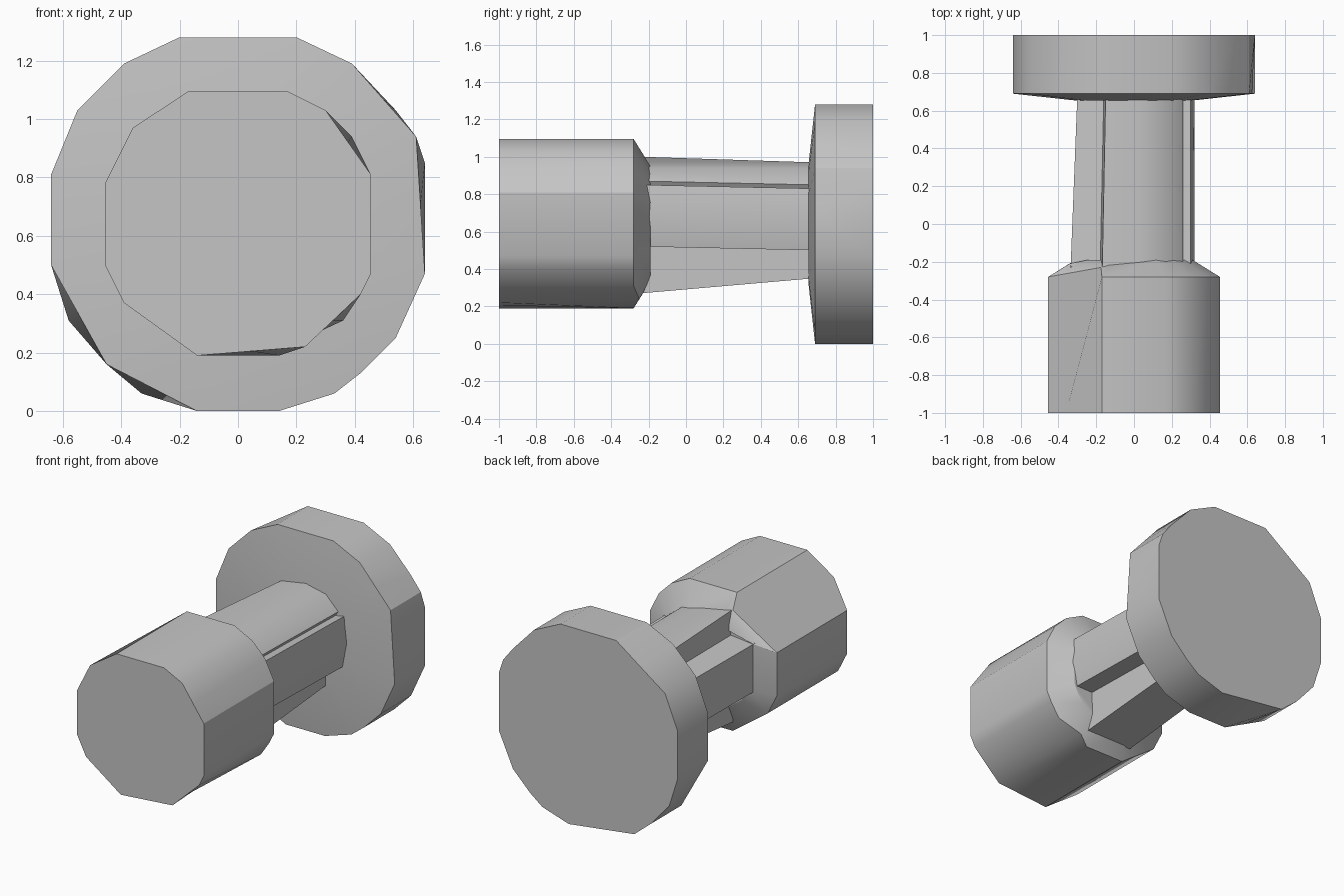
import bpy
import bmesh
import math

if "Cube" in bpy.data.objects:
    bpy.data.objects.remove(bpy.data.objects["Cube"], do_unlink=True)

# Single plain colour
grey = bpy.data.materials.new("plain_grey")
grey.use_nodes = True
grey.diffuse_color = (0.56, 0.56, 0.56, 1)
grey.node_tree.nodes["Principled BSDF"].inputs["Base Color"].default_value = grey.diffuse_color

AXIS_Z = 0.64


def scaled(outline, factor):
    """Shrink an x-z outline towards the long axis."""
    return [(x * factor, AXIS_Z + (z - AXIS_Z) * factor) for x, z in outline]


def flattened(outline, corners):
    """Move the chosen corners onto the straight line between their neighbours."""
    result = list(outline)
    for i in corners:
        before, after = outline[i - 1], outline[(i + 1) % len(outline)]
        result[i] = tuple((a + b) / 2 for a, b in zip(before, after))
    return result


def ring(y, outline):
    """Place an x-z outline at one position along y."""
    return [(x, y, z) for x, z in outline]


def loft(name, sections):
    """Join rings of points into one closed solid."""
    bm = bmesh.new()
    rings = [[bm.verts.new(point) for point in section] for section in sections]
    count = len(rings[0])
    for near, far in zip(rings, rings[1:]):
        for i in range(count):
            j = (i + 1) % count
            bm.faces.new((near[i], near[j], far[j], far[i]))
    bm.faces.new(rings[0])
    bm.faces.new(rings[-1])
    bmesh.ops.recalc_face_normals(bm, faces=bm.faces)
    mesh = bpy.data.meshes.new(name)
    bm.to_mesh(mesh)
    bm.free()
    mesh.materials.append(grey)
    obj = bpy.data.objects.new(name, mesh)
    bpy.context.collection.objects.link(obj)
    bpy.ops.object.select_all(action="DESELECT")
    obj.select_set(True)
    bpy.context.view_layer.objects.active = obj
    bpy.ops.object.shade_smooth_by_angle(angle=math.radians(30))


# Wide disc at the back, with a shallow cone on its inner face
disc = [(-0.2, 1.28), (0.2, 1.28), (0.39, 1.19), (0.54, 1.03), (0.61, 0.94),
        (0.64, 0.85), (0.64, 0.47), (0.54, 0.25), (0.42, 0.13), (0.33, 0.06),
        (0.14, 0), (-0.14, 0), (-0.33, 0.06), (-0.45, 0.16), (-0.58, 0.31),
        (-0.64, 0.5), (-0.64, 0.81), (-0.55, 1.03), (-0.39, 1.19)]
disc_front = flattened(disc, (3, 5, 12, 14))
disc_back = flattened(disc, (11, 18))
loft("back_disc", [ring(0.655, scaled(disc_front, 0.5)), ring(0.69, disc_front),
                   ring(1, disc_back)])

# Faceted barrel at the front, chamfered towards the shaft
barrel = [(-0.17, 1.095), (0.17, 1.095), (0.3, 1.03), (0.39, 0.94), (0.455, 0.81),
          (0.455, 0.47), (0.42, 0.4), (0.36, 0.31), (0.23, 0.22), (0.14, 0.19),
          (-0.14, 0.19), (-0.39, 0.37), (-0.455, 0.5), (-0.455, 0.78), (-0.36, 0.97)]
barrel_front = flattened(barrel, (3, 7, 9))
shoulder = ring(-0.28, barrel)
neck = ring(-0.19, scaled(barrel, 0.68))
# Two shoulder corners are drawn in to the corners of the ribs
shoulder[14] = (-0.175, -0.23, 1.0)
shoulder[8] = (0.21, -0.25, 0.24)
neck[13] = (-0.34, -0.21, 0.83)
loft("front_barrel", [ring(-1, barrel_front), shoulder, neck])

# Ribbed shaft between them, a little wider at the barrel end
shaft_back = [(-0.15, 0.94), (0.03, 0.97), (0.17, 0.94), (0.26, 0.85), (0.24, 0.82),
              (0.3, 0.83), (0.32, 0.66), (0.29, 0.5), (0.17, 0.5), (0.17, 0.35),
              (-0.15, 0.35), (-0.16, 0.49), (-0.3, 0.5), (-0.3, 0.81), (-0.16, 0.83)]


def flare(point):
    """Widen the left and lower ribs and lift the left edge of the top rib."""
    x, z = point
    if z < 0.4:
        lift = -0.08
    elif z > 0.9:
        lift = 0.06 if x < 0 else 0
    else:
        lift = 0.02
    return (x * 1.12 if x < 0 else x, z + lift)


loft("ribbed_shaft", [ring(-0.24, map(flare, shaft_back)), ring(0.68, shaft_back)])
